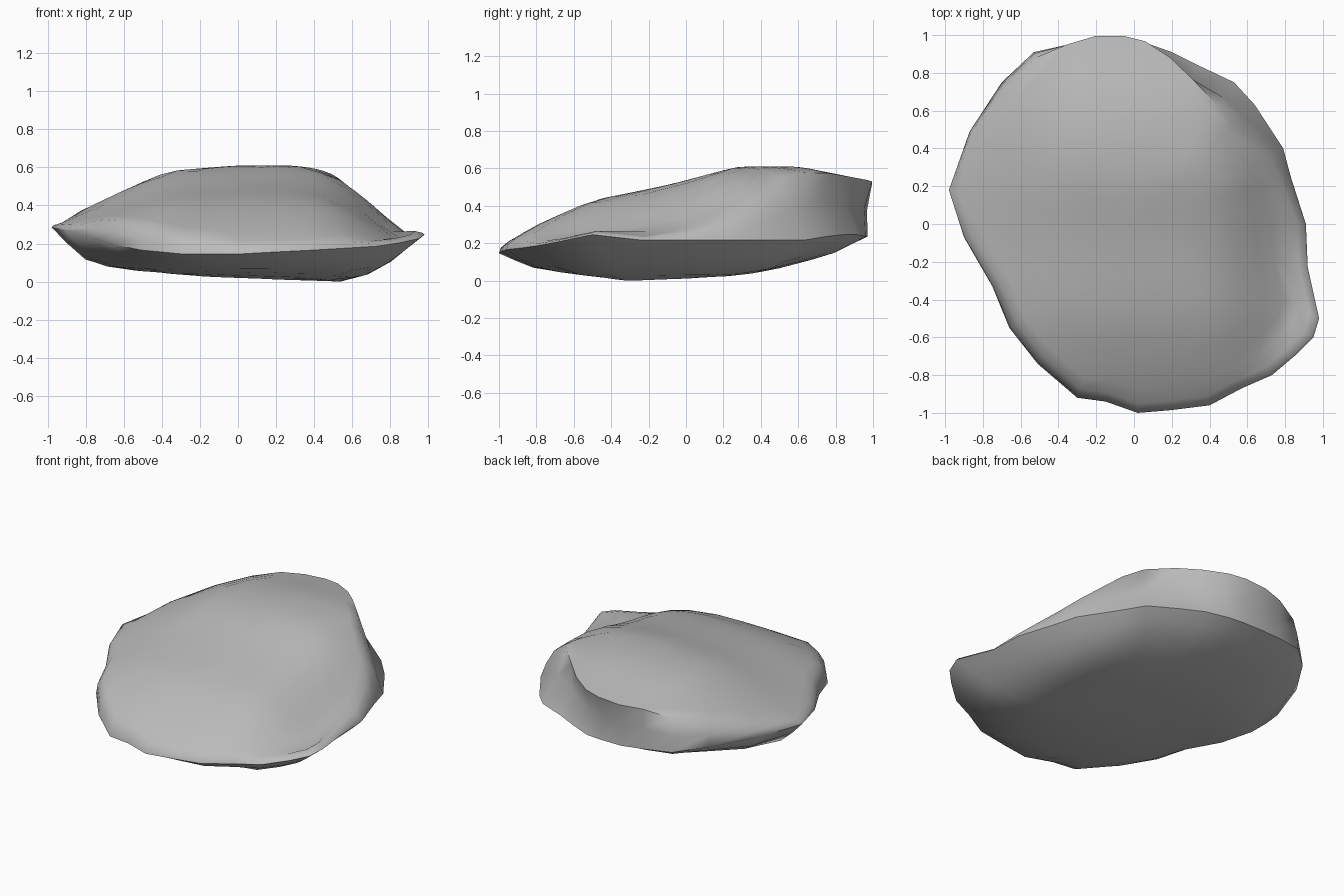
import bpy
import bmesh
import math

cube = bpy.data.objects.get("Cube")
if cube:
    bpy.data.objects.remove(cube, do_unlink=True)

# Widest contour of the stone: x, y and height, counterclockwise
RIM = [
    (.98, -.5, .25), (.92, -.23, .22), (.91, 0, .22), (.83, .25, .22), (.79, .4, .22),
    (.64, .63, .22), (.53, .75, .24), (.34, .84, .25), (.2, .91, .25), (.06, .96, .24),
    (-.05, .97, .24), (-.2, .97, .24), (-.35, .95, .25), (-.53, .91, .26), (-.7, .75, .28),
    (-.87, .49, .29), (-.98, .18, .29), (-.9, -.07, .27), (-.75, -.33, .23),
    (-.66, -.55, .2), (-.51, -.74, .17), (-.3, -.92, .15), (-.15, -.94, .15),
    (.02, -1, .15), (.2, -.985, .16), (.4, -.96, .17), (.57, -.87, .18),
    (.73, -.8, .19), (.86, -.69, .21), (.95, -.6, .23),
]

# Height profiles of the upper and lower surfaces along each axis
TOP_X = [(-1, .29), (-.6, .48), (-.37, .58), (0, .61), (.3, .61), (.48, .58),
         (.64, .46), (.78, .34), (1, .25)]
TOP_Y = [(-1, .18), (-.8, .3), (-.5, .43), (-.1, .51), (.28, .61), (.6, .61), (1, .53)]
LOW_X = [(-1, .27), (-.93, .19), (-.8, .08), (-.6, .05), (0, .02), (.6, 0),
         (.8, .09), (1, .25)]
LOW_Y = [(-1, .15), (-.85, .06), (-.6, .02), (-.3, 0), (.3, .02), (.5, .05),
         (.8, .13), (1, .24)]


def sample(profile, t):
    t = max(profile[0][0], min(profile[-1][0], t))
    for (a, za), (b, zb) in zip(profile, profile[1:]):
        if t <= b:
            return za + (zb - za) * (t - a) / (b - a)
    return profile[-1][1]


def soft(profile, t):
    """Profile height with its corners rounded off."""
    side = sample(profile, t - .06) + sample(profile, t + .06)
    return sample(profile, t) / 2 + side / 4


def top_height(x, y):
    return soft(TOP_X, x) * soft(TOP_Y, y) / .605


def low_height(x, y):
    return soft(LOW_X, x) + soft(LOW_Y, y)


def bump(x, y, centre, width):
    """Weight that fades with the compass angle around the stone."""
    angle = math.degrees(math.atan2(y, x))
    gap = (angle - centre + 180) % 360 - 180
    return math.exp(-(gap / width) ** 2)


def underside_ring(scale):
    ring = []
    for x, y, z in RIM:
        offset = (z - low_height(x, y)) * scale ** 5
        ring.append((x * scale, y * scale, low_height(x * scale, y * scale) + offset))
    return ring


def crest_ring():
    """Upper edge, overhanging at the back and set in at the back left."""
    ring = []
    for x, y, z in RIM:
        s = .95 + .08 * bump(x, y, 97, 20) - .13 * bump(x, y, 48, 20)
        ring.append((x * s, y * s, max(z + .02, top_height(x * s, y * s))))
    return ring


def flank_ring(crest, blend):
    """Wall between rim and crest, hollowed at the back."""
    ring = []
    for (x, y, z), (cx, cy, cz) in zip(RIM, crest):
        s = 1 + .015 - .065 * bump(x, y, 75, 30)
        ring.append(((x + (cx - x) * blend) * s, (y + (cy - y) * blend) * s,
                     z + (cz - z) * blend))
    return ring


def top_ring(crest, scale):
    return [(x * scale, y * scale, top_height(x * scale, y * scale)) for x, y, z in crest]


# Stack the rings from the bottom to the top
crest = crest_ring()
rings = [underside_ring(s) for s in (.15, .35, .55, .7, .82, .92)]
rings += [[tuple(p) for p in RIM], flank_ring(crest, .5), crest]
rings += [top_ring(crest, s) for s in (.93, .85, .75, .62, .48, .32, .15)]

bm = bmesh.new()
loops = [[bm.verts.new(p) for p in ring] for ring in rings]
count = len(RIM)
for lower, upper in zip(loops, loops[1:]):
    for i in range(count):
        j = (i + 1) % count
        bm.faces.new((lower[i], lower[j], upper[j], upper[i]))

# Close the two poles
base = bm.verts.new((0, 0, low_height(0, 0)))
peak = bm.verts.new((0, 0, top_height(0, 0)))
for i in range(count):
    j = (i + 1) % count
    bm.faces.new((base, loops[0][j], loops[0][i]))
    bm.faces.new((peak, loops[-1][i], loops[-1][j]))
bmesh.ops.recalc_face_normals(bm, faces=bm.faces)

# Rest the stone on the ground
floor = min(v.co.z for v in bm.verts)
for v in bm.verts:
    v.co.z -= floor

mesh = bpy.data.meshes.new("stone")
bm.to_mesh(mesh)
bm.free()
stone = bpy.data.objects.new("stone", mesh)
bpy.context.collection.objects.link(stone)

# Plain grey surface
GREY = (.5, .5, .5, 1)
grey = bpy.data.materials.new("stone grey")
grey.use_nodes = True
grey.diffuse_color = GREY
grey.node_tree.nodes["Principled BSDF"].inputs["Base Color"].default_value = GREY
mesh.materials.append(grey)

bpy.context.view_layer.objects.active = stone
stone.select_set(True)
bpy.ops.object.shade_smooth_by_angle(angle=math.radians(60))
